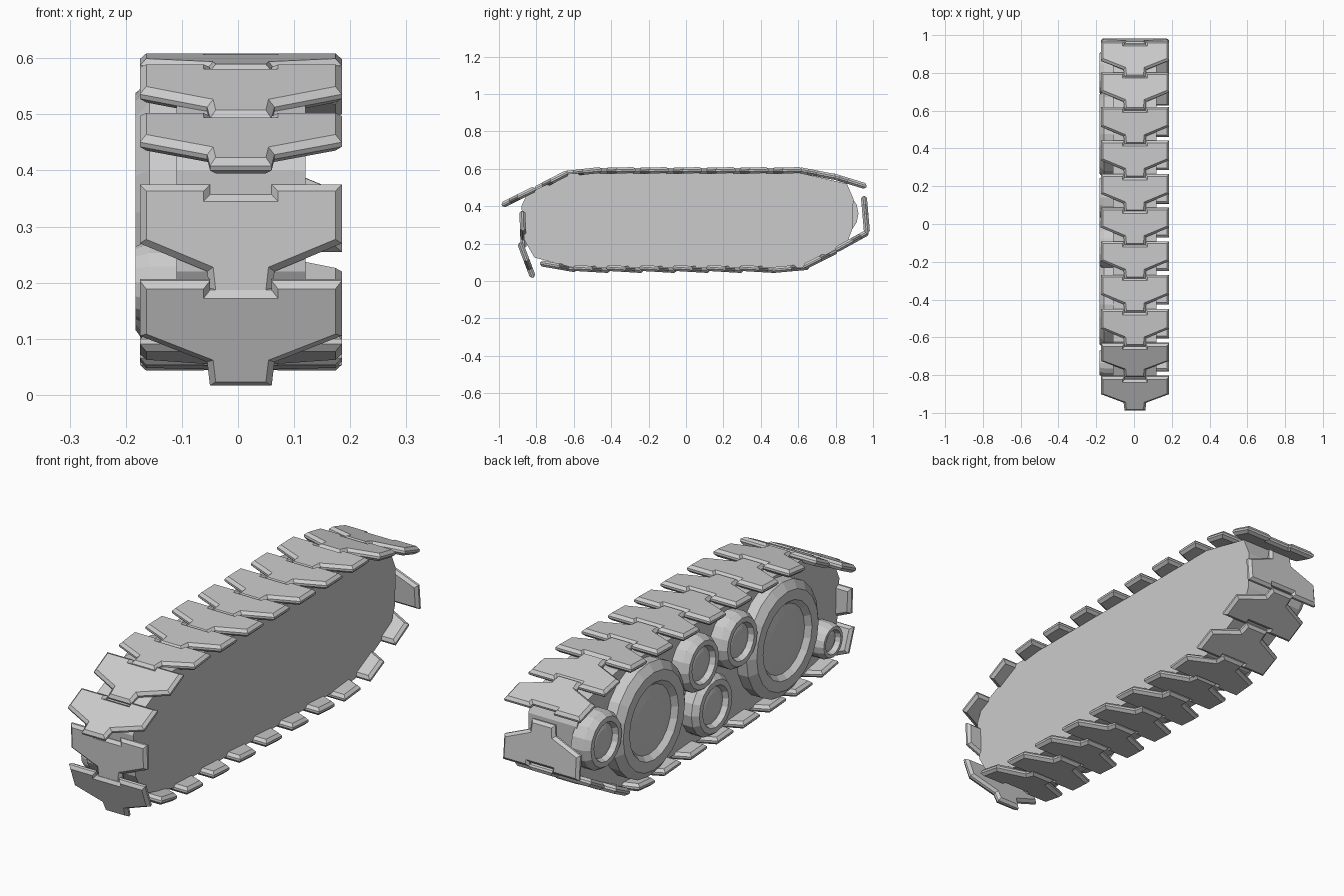
import bpy, bmesh, math
from mathutils import Matrix, Vector

if "Cube" in bpy.data.objects:
    bpy.data.objects.remove(bpy.data.objects["Cube"])

grey = bpy.data.materials.new("track_grey")
grey.diffuse_color = (0.6, 0.6, 0.6, 1)
grey.use_nodes = True
grey.node_tree.nodes["Principled BSDF"].inputs["Base Color"].default_value = grey.diffuse_color


def finish(bm, name):
    bmesh.ops.recalc_face_normals(bm, faces=bm.faces)
    me = bpy.data.meshes.new(name)
    bm.to_mesh(me)
    bm.free()
    me.materials.append(grey)
    ob = bpy.data.objects.new(name, me)
    bpy.context.collection.objects.link(ob)
    return ob


def prism(points, depth):
    """Closed outline in XY, extruded from -depth/2 to depth/2 in Z."""
    bm = bmesh.new()
    face = bm.faces.new([bm.verts.new((x, y, -depth / 2)) for x, y in points])
    ext = bmesh.ops.extrude_face_region(bm, geom=[face])["geom"]
    bmesh.ops.translate(bm, vec=(0, 0, depth),
                        verts=[v for v in ext if isinstance(v, bmesh.types.BMVert)])
    return bm


# Side body: a flat slab following the inside of the track
outline = [(-0.62, 0.575), (-0.85, 0.465), (-0.88, 0.40), (-0.865, 0.22), (-0.81, 0.125),
           (-0.60, 0.07), (0.62, 0.07), (0.86, 0.20), (0.89, 0.28), (0.895, 0.44),
           (0.86, 0.52), (0.62, 0.575)]
bm = prism(outline, 0.23)
# local x,y,z -> world y,z,x
to_world = Matrix(((0, 0, 1, 0.005), (1, 0, 0, 0), (0, 1, 0, 0), (0, 0, 0, 1)))
bm.transform(to_world)
finish(bm, "side_body")

# Track link: wide plate with a tongue at one end and a notch at the other
half = [(0.055, 0.018), (0.055, 0.0), (0.18, 0.0), (0.18, 0.105), (0.06, 0.155), (0.055, 0.20)]
link_shape = half + [(-x, u) for x, u in reversed(half)]


def track_link(name, start, end):
    bm = prism(link_shape, 0.032)
    rim = [e for e in bm.edges if abs(e.verts[0].co.z - e.verts[1].co.z) < 1e-6]
    bmesh.ops.bevel(bm, geom=rim, offset=0.0115, segments=1, affect='EDGES')
    d = (Vector((0, *end)) - Vector((0, *start))).normalized()
    n = Vector((1, 0, 0)).cross(d)
    rot = Matrix((Vector((1, 0, 0)), d, n)).transposed().to_4x4()
    bm.transform(Matrix.Translation((0.005, *start)) @ rot)
    finish(bm, name)


# Links run around the loop: top, front, bottom, back
links = [((0.965, 0.505), (0.785, 0.56)), ((0.80, 0.555), (0.61, 0.592))]
links += [((0.62 - 0.178 * i, 0.593), (0.42 - 0.178 * i, 0.588)) for i in range(6)]
links += [((-0.45, 0.594), (-0.65, 0.572)), ((-0.63, 0.580), (-0.81, 0.487)),
          ((-0.805, 0.493), (-0.988, 0.402)),
          ((-0.875, 0.375), (-0.868, 0.175)), ((-0.888, 0.205), (-0.815, 0.012)),
          ((-0.78, 0.095), (-0.59, 0.062))]
links += [((-0.605 + 0.178 * i, 0.070), (-0.405 + 0.178 * i, 0.058)) for i in range(6)]
links += [((0.46, 0.058), (0.66, 0.076)), ((0.63, 0.075), (0.81, 0.165)),
          ((0.80, 0.165), (0.975, 0.262)), ((0.968, 0.255), (0.95, 0.46))]
for i, (a, b) in enumerate(links):
    track_link(f"track_link_{i + 1}", a, b)


# Wheels: turned profile with a chamfered rim and a dished centre
def wheel(name, y, z, r, sides, face_x=-0.183):
    profile = [(-0.10, r), (face_x + 0.025, r), (face_x, r * 0.86), (face_x, r * 0.68),
               (face_x + 0.022, r * 0.60), (face_x + 0.015, r * 0.40)]
    bm = bmesh.new()
    rings = []
    for x, rad in profile:
        rings.append([bm.verts.new((x, y + rad * math.cos(t), z + rad * math.sin(t)))
                      for t in (2 * math.pi * k / sides for k in range(sides))])
    for a, b in zip(rings, rings[1:]):
        for k in range(sides):
            j = (k + 1) % sides
            bm.faces.new((a[k], a[j], b[j], b[k]))
    bm.faces.new(rings[0])
    bm.faces.new(rings[-1])
    finish(bm, name)


wheel("large_wheel_back", 0.477, 0.325, 0.243, 20)
wheel("large_wheel_front", -0.426, 0.325, 0.243, 20)
wheel("end_wheel_back", 0.80, 0.36, 0.122, 16)
wheel("end_wheel_front", -0.735, 0.20, 0.075, 16)
wheel("upper_roller_back", 0.14, 0.437, 0.118, 16)
wheel("upper_roller_front", -0.12, 0.437, 0.118, 16)
wheel("lower_roller", 0.06, 0.228, 0.13, 16)
